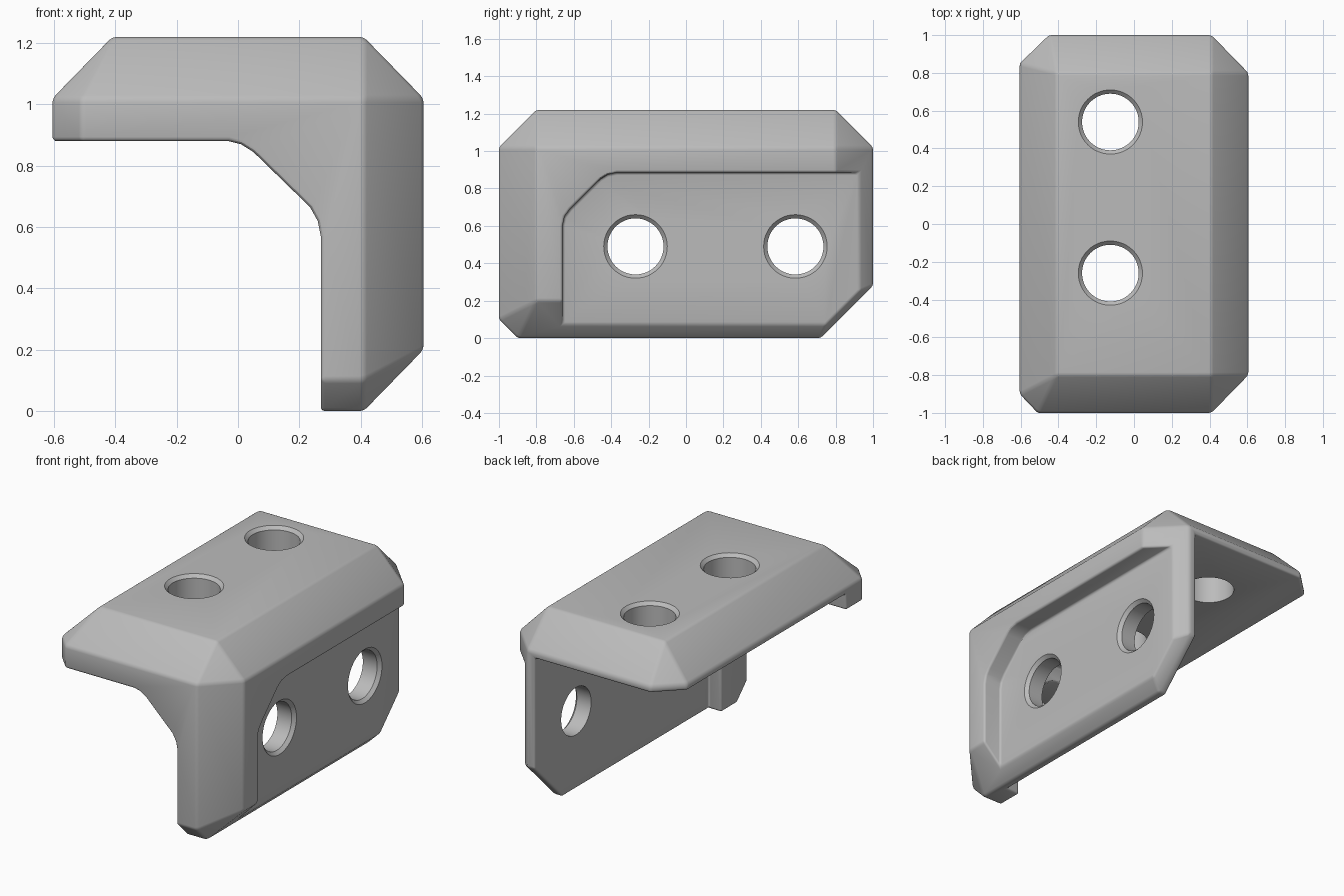
import bpy, bmesh, math
from mathutils import Matrix, Vector

if "Cube" in bpy.data.objects:
    bpy.data.objects.remove(bpy.data.objects["Cube"], do_unlink=True)

grey = bpy.data.materials.new("mid_grey")
grey.use_nodes = True
grey.diffuse_color = (0.5, 0.5, 0.5, 1)
grey.node_tree.nodes["Principled BSDF"].inputs["Base Color"].default_value = (0.5, 0.5, 0.5, 1)


def make(name, bm):
    bmesh.ops.recalc_face_normals(bm, faces=bm.faces)
    mesh = bpy.data.meshes.new(name)
    bm.to_mesh(mesh)
    bm.free()
    obj = bpy.data.objects.new(name, mesh)
    mesh.materials.append(grey)
    bpy.context.collection.objects.link(obj)
    return obj


def prism(name, profile, place, start, end):
    """Extrude a 2D profile; place(a, b, depth) maps it into space."""
    bm = bmesh.new()
    face = bm.faces.new([bm.verts.new(place(a, b, start)) for a, b in profile])
    out = bmesh.ops.extrude_face_region(bm, geom=[face])
    shift = Vector(place(0, 0, end)) - Vector(place(0, 0, start))
    bmesh.ops.translate(bm, vec=shift, verts=[v for v in out["geom"] if isinstance(v, bmesh.types.BMVert)])
    return make(name, bm)


def drill(name, centre, axis, depth):
    """Hole with a countersunk mouth, starting at the surface point centre."""
    rings = [(0.19, 0.02), (0.15, -0.02), (0.15, -depth)]
    turn = Vector((0, 0, 1)).rotation_difference(Vector(axis)).to_matrix().to_4x4()
    bm = bmesh.new()
    loops = [[bm.verts.new((r * math.cos(math.tau * i / 48), r * math.sin(math.tau * i / 48), h))
              for i in range(48)] for r, h in rings]
    for low, high in zip(loops, loops[1:]):
        for i in range(48):
            j = (i + 1) % 48
            bm.faces.new((low[i], low[j], high[j], high[i]))
    bm.faces.new(loops[0])
    bm.faces.new(loops[-1])
    bm.transform(Matrix.Translation(centre) @ turn)
    return make(name, bm)


def cut(target, cutter):
    mod = target.modifiers.new("cut", 'BOOLEAN')
    mod.operation = 'DIFFERENCE'
    mod.solver = 'EXACT'
    mod.object = cutter
    cutter.hide_render = True
    cutter.hide_set(True)


# Chamfered outer block
corners = [(x, y, 1.22) for x in (-0.41, 0.41) for y in (-0.8, 0.8)]
corners += [(0.605, y, z) for y in (-0.8, 0.8) for z in (0.2, 1.02)]
corners += [(x, -1, z) for x in (-0.51, 0.41) for z in (0.1, 1.02)]
corners += [(x, 1, z) for x in (-0.45, 0.41) for z in (0.28, 1.02)]
corners += [(-0.605, -0.9, z) for z in (0, 1.02)] + [(-0.605, 0.85, z) for z in (0.13, 1.02)]
corners += [(0.41, -0.9, 0), (0.41, 0.72, 0), (-0.605, 0.72, 0)]
bm = bmesh.new()
for c in corners:
    bm.verts.new(c)
bmesh.ops.convex_hull(bm, input=bm.verts)
bmesh.ops.dissolve_limit(bm, angle_limit=0.02, verts=bm.verts, edges=bm.edges)
bracket = make("corner_bracket", bm)


def along_y(a, b, d):
    return (a, d, b)


def along_x(a, b, d):
    return (d, a, b)


# Inner corner, deeper inner seat, and outer side recess
cut(bracket, prism("inner_corner_cutter",
                   [(-2, 0.88), (-0.03, 0.88), (0.01, 0.87), (0.05, 0.845), (0.235, 0.665),
                    (0.26, 0.62), (0.27, 0.57), (0.27, -1), (-2, -1)], along_y, -2, 2))
cut(bracket, prism("inner_seat_cutter", [(-2, 0.98), (0.36, 0.98), (0.36, -1), (-2, -1)],
                   along_y, -0.74, 2))
cut(bracket, prism("side_recess_cutter",
                   [(-0.66, -1), (-0.66, 0.6), (-0.65, 0.65), (-0.62, 0.69), (-0.46, 0.85),
                    (-0.42, 0.875), (-0.37, 0.885), (2, 0.885), (2, -1)], along_x, 0.48, 2))

# Soft edges
soft = bracket.modifiers.new("soft_edges", 'BEVEL')
soft.width = 0.014
soft.segments = 3
soft.limit_method = 'ANGLE'
soft.angle_limit = math.radians(25)
soft.use_clamp_overlap = False

# Two screw holes through each plate
for i, (top_y, side_y) in enumerate(((-0.26, -0.27), (0.54, 0.585))):
    cut(bracket, drill(f"top_hole_cutter_{i}", (-0.125, top_y, 1.22), (0, 0, 1), 0.5))
    cut(bracket, drill(f"side_hole_cutter_{i}", (0.48, side_y, 0.49), (1, 0, 0), 0.4))

# Bake the cuts and shade
bpy.context.view_layer.update()
baked = bpy.data.meshes.new_from_object(bracket.evaluated_get(bpy.context.evaluated_depsgraph_get()))
bracket.modifiers.clear()
bracket.data = baked
for obj in [o for o in bpy.data.objects if "cutter" in o.name]:
    bpy.data.objects.remove(obj, do_unlink=True)
bpy.ops.object.select_all(action='DESELECT')
bracket.select_set(True)
bpy.context.view_layer.objects.active = bracket
bpy.ops.object.shade_smooth_by_angle(angle=math.radians(30))
